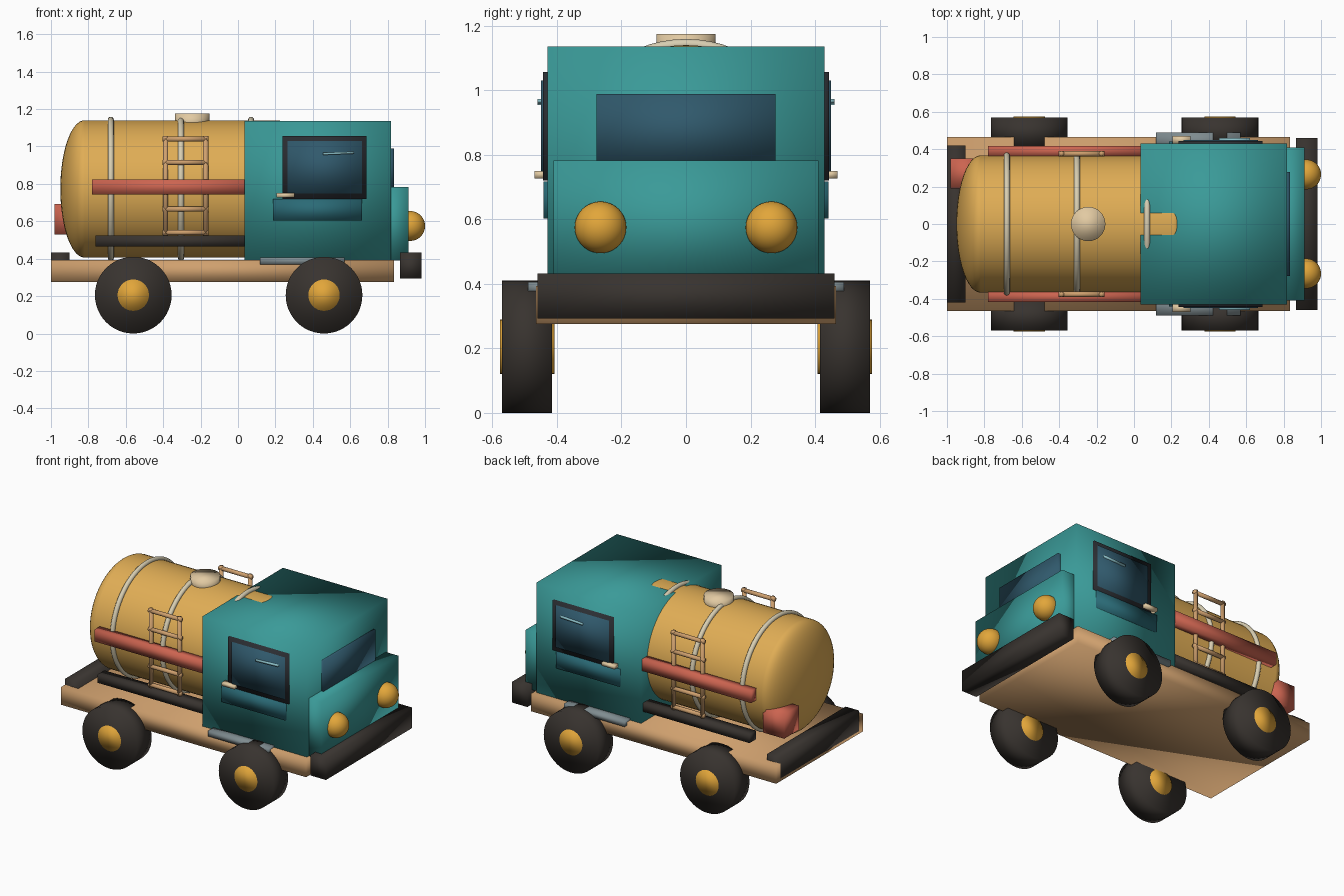
import bpy, bmesh, math
from mathutils import Matrix, Vector

if "Cube" in bpy.data.objects:
    bpy.data.objects.remove(bpy.data.objects["Cube"])


def mat(name, hexcol):
    m = bpy.data.materials.new(name)
    rgb = [int(hexcol[i:i + 2], 16) / 255 for i in (0, 2, 4)]
    m.diffuse_color = [((c + 0.055) / 1.055) ** 2.4 for c in rgb] + [1]
    m.use_nodes = True
    m.node_tree.nodes["Principled BSDF"].inputs["Base Color"].default_value = m.diffuse_color
    return m


TEAL, PANEL = mat("teal", "3a9a98"), mat("dark_teal", "2a6a76")
GLASS, FRAME = mat("glass", "30596c"), mat("frame", "2b2e33")
OCHRE, AMBER = mat("ochre", "e0ad55"), mat("amber", "e2a63a")
RED, TAN = mat("red", "cc6450"), mat("tan", "cfa06e")
CREAM, BAND = mat("cream", "e2caa2"), mat("band", "d8ceb2")
RUBBER, STEEL, GLINT = mat("rubber", "38332f"), mat("steel", "7f8c90"), mat("glint", "8cc0c8")


def finish(name, bm, m):
    bmesh.ops.recalc_face_normals(bm, faces=bm.faces)
    me = bpy.data.meshes.new(name)
    bm.to_mesh(me)
    bm.free()
    for p in me.polygons:
        p.use_smooth = True
    me.materials.append(m)
    ob = bpy.data.objects.new(name, me)
    bpy.context.collection.objects.link(ob)
    return ob


def box(name, x, y, z, m):
    """Box from (min, max) pairs."""
    bm = bmesh.new()
    bmesh.ops.create_cube(bm, size=1)
    for v in bm.verts:
        v.co = [(a + b) / 2 + c * (b - a) for (a, b), c in zip((x, y, z), v.co)]
    return finish(name, bm, m)


def rod(name, p, q, r, m, sides=16, caps=True):
    """Cylinder between two points."""
    p, q = Vector(p), Vector(q)
    rot = (q - p).to_track_quat('Z', 'Y').to_matrix().to_4x4()
    bm = bmesh.new()
    bmesh.ops.create_cone(bm, cap_ends=caps, segments=sides, radius1=r, radius2=r,
                          depth=(q - p).length, matrix=Matrix.Translation((p + q) / 2) @ rot)
    return finish(name, bm, m)


def ball(name, c, radii, m):
    bm = bmesh.new()
    bmesh.ops.create_uvsphere(bm, u_segments=48, v_segments=32, radius=1,
                              matrix=Matrix.Translation(c) @ Matrix.Diagonal((*radii, 1)))
    return finish(name, bm, m)


def ring(name, x, z, big, small, m, n=64, k=12):
    """Hoop around the x axis."""
    bm = bmesh.new()
    rows = []
    for i in range(n):
        a = math.tau * i / n
        row = []
        for j in range(k):
            b = math.tau * j / k
            r = big + small * math.cos(b)
            row.append(bm.verts.new((x + small * math.sin(b), r * math.cos(a), z + r * math.sin(a))))
        rows.append(row)
    for i in range(n):
        s, t = rows[i], rows[(i + 1) % n]
        for j in range(k):
            bm.faces.new((s[j], t[j], t[(j + 1) % k], s[(j + 1) % k]))
    return finish(name, bm, m)


# chassis and bumpers
box("chassis", (-1, .835), (-.465, .465), (.275, .393), TAN)
box("front_bumper", (.865, .98), (-.46, .46), (.293, .432), RUBBER)
box("rear_bumper", (-1, -.9), (-.42, .42), (.293, .432), RUBBER)

# cab, nose and windscreen
box("cab", (.035, .818), (-.43, .43), (.39, 1.135), TEAL)
box("nose", (.75, .912), (-.41, .41), (.39, .783), TEAL)
box("windscreen", (.79, .835), (-.278, .278), (.76, .988), GLASS)

# tank with domed ends, hoops and hatch
ZC, R = .773, .367
rod("tank", (-.82, 0, ZC), (.21, 0, ZC), R, OCHRE, 64, caps=False)
for x in (-.82, .21):
    ball("tank_end", (x, 0, ZC), (.13, R, R), OCHRE)
for x in (-.68, -.305, .07):
    ring("tank_hoop", x, ZC, .37, .016, BAND)
rod("hatch", (-.245, 0, 1.09), (-.245, 0, 1.175), .092, CREAM, 32)

# single tail light
box("tail_light", (-.98, -.82), (.19, .35), (.53, .692), RED)

# parts on both sides
for s in (-1, 1):
    def span(a, b):
        return sorted((s * a, s * b))

    for x in (-.56, .46):
        rod("tyre", (x, s * .415, .205), (x, s * .57, .205), .205, RUBBER, 48)
        rod("hub", (x, s * .408, .205), (x, s * .576, .205), .084, AMBER, 32)
    ball("headlight", (.92, s * .265, .575), (.08, .08, .08), AMBER)

    # door details
    box("window_frame", (.237, .687), span(.40, .443), (.72, 1.057), FRAME)
    box("window_glass", (.265, .662), span(.41, .45), (.748, 1.03), GLASS)
    glint = box("window_glint", (-.083, .083), (-.012, .012), (-.006, .006), GLINT)
    glint.location = (.537, s * .448, .964)
    glint.rotation_euler = (0, -.04, 0)
    box("door_panel", (.187, .663), span(.40, .442), (.603, .718), PANEL)
    box("door_handle", (.207, .302), span(.43, .47), (.727, .75), CREAM)
    box("side_step", (.117, .57), span(.40, .49), (.37, .406), STEEL)

    # tank side rails
    box("side_rail", (-.78, .17), span(.36, .418), (.743, .824), RED)
    box("lower_rail", (-.762, .15), span(.34, .41), (.465, .523), RUBBER)

    # ladder
    for x in (-.387, -.173):
        rod("ladder_post", (x, s * .376, .525), (x, s * .376, 1.055), .014, TAN)
    for i in range(5):
        z = .54 + .125 * i
        rod("ladder_rung", (-.403, s * .376, z), (-.157, s * .376, z), .014, TAN)
